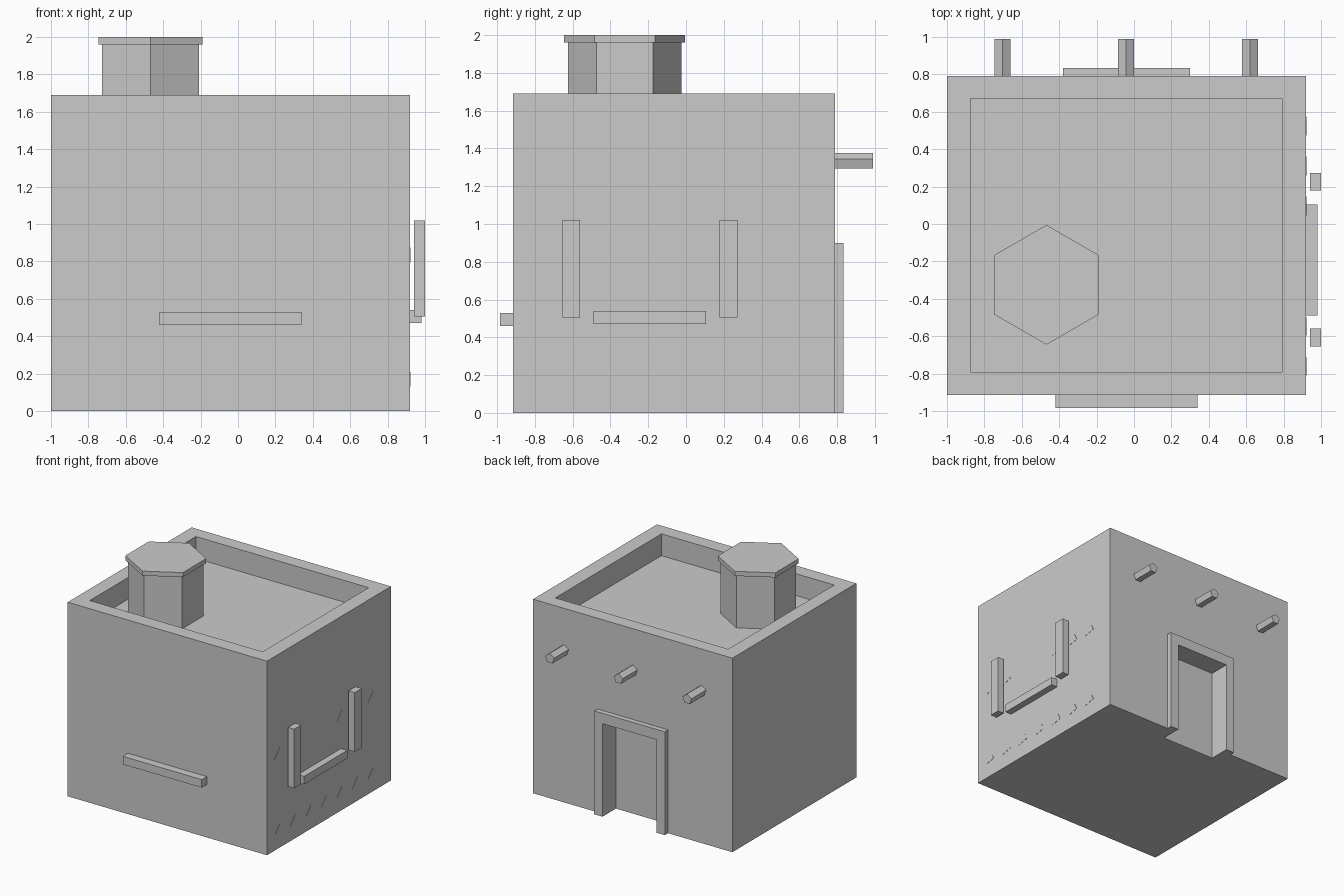
import bpy, bmesh, math

if "Cube" in bpy.data.objects:
    bpy.data.objects.remove(bpy.data.objects["Cube"])

clay = bpy.data.materials.new("clay grey")
clay.diffuse_color = (0.6, 0.6, 0.6, 1)
clay.use_nodes = True
clay.node_tree.nodes["Principled BSDF"].inputs["Base Color"].default_value = clay.diffuse_color


def finish(name, bm):
    bmesh.ops.recalc_face_normals(bm, faces=bm.faces[:])
    mesh = bpy.data.meshes.new(name)
    bm.to_mesh(mesh)
    bm.free()
    mesh.materials.append(clay)
    ob = bpy.data.objects.new(name, mesh)
    bpy.context.collection.objects.link(ob)
    return ob


def box(name, x, y, z):
    bm = bmesh.new()
    bmesh.ops.create_cube(bm, size=1)
    for v in bm.verts:
        v.co = [(r[0] + r[1]) / 2 + c * (r[1] - r[0]) for r, c in zip((x, y, z), v.co)]
    return finish(name, bm)


def prism(name, points, offset):
    """Extrude a closed outline of 3D points along offset."""
    bm = bmesh.new()
    face = bm.faces.new([bm.verts.new(p) for p in points])
    new = bmesh.ops.extrude_face_region(bm, geom=[face], use_keep_orig=True)["geom"]
    bmesh.ops.translate(bm, vec=offset, verts=[g for g in new if isinstance(g, bmesh.types.BMVert)])
    return finish(name, bm)


def cut(target, cutter):
    mod = target.modifiers.new("cut", 'BOOLEAN')
    mod.operation = 'DIFFERENCE'
    mod.solver = 'EXACT'
    mod.object = cutter
    cutter.hide_render = True
    cutter.hide_set(True)


def ring(n, r, start):
    return [(r * math.cos(start + i * math.tau / n), r * math.sin(start + i * math.tau / n)) for i in range(n)]


# House block with sunken roof terrace and door recess
house = box("house_walls", (-1, 0.92), (-0.915, 0.79), (0, 1.69))
cut(house, box("roof_cutter", (-0.875, 0.79), (-0.79, 0.67), (1.5, 1.9)))
cut(house, box("door_cutter", (-0.30, 0.22), (0.65, 0.95), (-0.1, 0.81)))

# Hexagonal chimney and its cap
for name, r, z0, z1 in (("chimney", 0.30, 1.5, 1.96), ("chimney_cap", 0.32, 1.96, 2.0)):
    prism(name, [(-0.468 + a, -0.325 + b, z0) for a, b in ring(6, r, math.pi / 2)], (0, 0, z1 - z0))

# Door frame, one arch-shaped outline
outline = [(-0.38, 0), (-0.38, 0.9), (0.30, 0.9), (0.30, 0), (0.22, 0), (0.22, 0.81), (-0.30, 0.81), (-0.30, 0)]
prism("door_frame", [(x, 0.79, z) for x, z in outline], (0, 0.045, 0))

# Five-sided roof beam ends above the door
for x in (-0.703, -0.042, 0.62):
    prism("beam_end", [(x + a, 0.79, 1.33 + b) for a, b in ring(5, 0.045, math.pi / 2)], (0, 0.2, 0))

# Window sills and shutters
box("front_sill", (-0.42, 0.34), (-0.985, -0.915), (0.46, 0.53))
box("side_sill", (0.92, 0.98), (-0.49, 0.105), (0.47, 0.54))
for y in (-0.655, 0.178):
    box("shutter", (0.94, 1.0), (y, y + 0.095), (0.505, 1.02))

# Small triangular wall ornaments, upper row broken by the window
for z, columns in ((0.13, range(7)), (0.795, (0, 1, 4, 5, 6))):
    for i in columns:
        y = -0.81 + 0.214 * i
        prism("wall_triangle", [(0.919, y, z), (0.919, y + 0.1, z + 0.02), (0.919, y + 0.07, z + 0.08)],
              (0.003, 0, 0))
